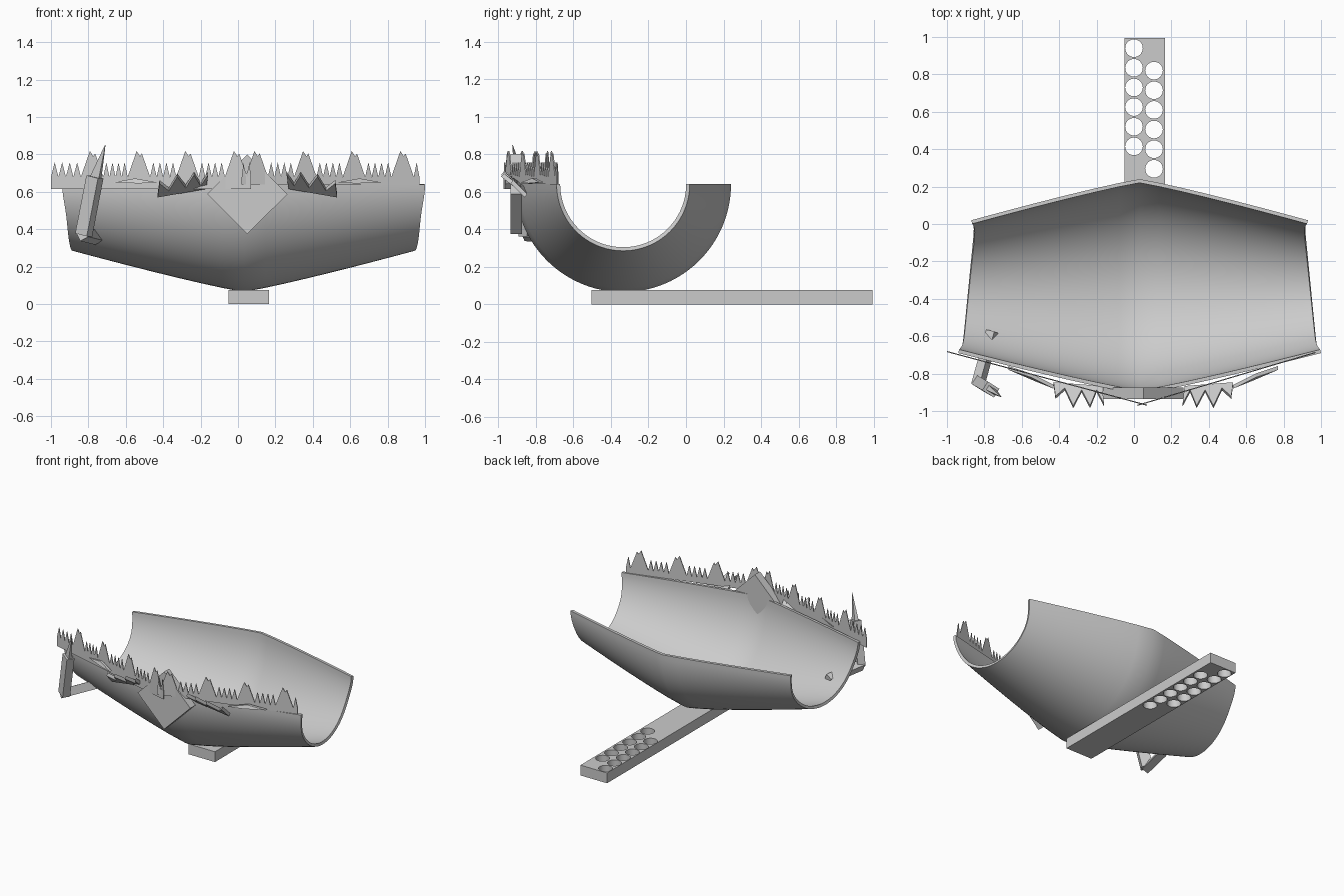
import bpy, bmesh, math
from mathutils import Vector

cube = bpy.data.objects.get("Cube")
if cube:
    bpy.data.objects.remove(cube, do_unlink=True)

grey = bpy.data.materials.new("plain_grey")
grey.use_nodes = True
grey.diffuse_color = (0.6, 0.6, 0.6, 1)
grey.node_tree.nodes["Principled BSDF"].inputs["Base Color"].default_value = (0.6, 0.6, 0.6, 1)


def finish(name, bm):
    """Turn a bmesh into a named grey object."""
    bmesh.ops.recalc_face_normals(bm, faces=bm.faces)
    mesh = bpy.data.meshes.new(name)
    bm.to_mesh(mesh)
    bm.free()
    mesh.materials.append(grey)
    obj = bpy.data.objects.new(name, mesh)
    bpy.context.collection.objects.link(obj)
    return obj


def activate(obj):
    bpy.ops.object.select_all(action='DESELECT')
    obj.select_set(True)
    bpy.context.view_layer.objects.active = obj


def slab(name, outline, depth):
    """Extrude a flat outline by a depth vector."""
    bm = bmesh.new()
    face = bm.faces.new([bm.verts.new(p) for p in outline])
    new = bmesh.ops.extrude_face_region(bm, geom=[face])["geom"]
    moved = [v for v in new if isinstance(v, bmesh.types.BMVert)]
    bmesh.ops.translate(bm, vec=Vector(depth), verts=moved)
    return finish(name, bm)


def bar(name, start, end, width, thick, tip=1.0):
    """Rectangular bar between two points; tip scales the far end."""
    a, b = Vector(start), Vector(end)
    axis = (b - a).normalized()
    side = axis.cross(Vector((0.55, 0.83, 0.1))).normalized()
    up = axis.cross(side)
    bm = bmesh.new()
    rings = []
    for c, k in ((a, 1), (b, tip)):
        rings.append([bm.verts.new(c + side * i * width * k / 2 + up * j * thick * k / 2)
                      for i, j in ((-1, -1), (1, -1), (1, 1), (-1, 1))])
    for i in range(4):
        j = (i + 1) % 4
        bm.faces.new((rings[0][i], rings[0][j], rings[1][j], rings[1][i]))
    bm.faces.new(rings[0])
    bm.faces.new(rings[1])
    return finish(name, bm)


# Curved trough: half circles that shrink towards both ends
MID_Y, RIM_Z, MID_X = -0.335, 0.64, 0.03
COLS, ROWS = 16, 48
bm = bmesh.new()
grid = []
for i in range(COLS + 1):
    s = 2 * i / COLS - 1
    radius = 0.575 - 0.22 * abs(s) ** 1.12
    row = []
    for j in range(ROWS + 1):
        t = math.pi * j / ROWS
        c = math.cos(t)
        half = 0.915 + 0.035 * c + 0.02 * c ** 16
        row.append(bm.verts.new((MID_X + s * half, MID_Y - radius * c,
                                 RIM_Z - radius * math.sin(t))))
    grid.append(row)
for i in range(COLS):
    for j in range(ROWS):
        bm.faces.new((grid[i][j], grid[i][j + 1], grid[i + 1][j + 1], grid[i + 1][j]))
trough = finish("trough", bm)
# normals point outwards (down), so the wall thickens inwards
if trough.data.polygons[ROWS // 2].normal.z > 0:
    trough.data.flip_normals()
wall = trough.modifiers.new("wall", 'SOLIDIFY')
wall.thickness = 0.02
wall.offset = -1
activate(trough)
bpy.ops.object.modifier_apply(modifier="wall")
bpy.ops.object.shade_smooth_by_angle(angle=math.radians(35))

# Handle with two rows of round holes
bm = bmesh.new()
bmesh.ops.create_cube(bm, size=1)
for v in bm.verts:
    v.co = Vector((0.057 + v.co.x * 0.217, 0.245 + v.co.y * 1.5, 0.038 + v.co.z * 0.076))
handle = finish("handle", bm)
bm = bmesh.new()
for x, first in ((0.0, 0.94), (0.107, 0.82)):
    for k in range(6):
        made = bmesh.ops.create_cone(bm, cap_ends=True, segments=32, radius1=0.047,
                                     radius2=0.047, depth=0.3)
        bmesh.ops.translate(bm, vec=(x, first - 0.105 * k, 0.04), verts=made["verts"])
cutter = finish("hole_cutter", bm)
cutter.hide_render = True
holes = handle.modifiers.new("holes", 'BOOLEAN')
holes.object = cutter
holes.operation = 'DIFFERENCE'
holes.solver = 'EXACT'
activate(handle)
bpy.ops.object.modifier_apply(modifier="holes")
bpy.data.objects.remove(cutter, do_unlink=True)
activate(handle)
bpy.ops.object.shade_smooth_by_angle(angle=math.radians(35))


# Saw-toothed crest plates along the front rim
def crest(name, x0, y0, x1, y1, bottom, peaks):
    profile = [(x0, bottom), (x0, 0.68)]
    x = x0
    for p in peaks + [x1 + 0.06]:
        count = max(0, round((p - 0.06 - x) / 0.036))
        step = (p - 0.06 - x) / max(count, 1)
        for k in range(count):
            profile += [(x + step * 0.5, 0.757), (x + step, 0.68)]
            x += step
        if p < x1:
            profile += [(p - 0.012, 0.818), (p + 0.006, 0.79), (p + 0.016, 0.805), (p + 0.06, 0.68)]
            x = p + 0.06
    profile.append((x1, bottom))
    slope = (y1 - y0) / (x1 - x0)
    slab(name, [(px, y0 + slope * (px - x0), pz) for px, pz in profile], (0, 0.006, 0))


crest("crest_right", -1.0, -0.685, 0.07, -0.972, 0.615, [-0.78, -0.53, -0.27, -0.01])
crest("crest_left", 0.02, -0.972, 0.97, -0.69, 0.64, [0.1, 0.36, 0.62, 0.88])

# Diamond block at the middle of the front
slab("nose_diamond", [(0.05, -0.935, 0.8), (-0.165, -0.935, 0.588),
                      (0.05, -0.935, 0.375), (0.265, -0.935, 0.588)], (0, 0.06, 0))

# Three-pointed fangs and thin brow slivers on each side of the diamond
fang = [(-0.48, -0.86, 0.57), (-0.47, -0.935, 0.645), (-0.42, -0.89, 0.605),
        (-0.375, -0.985, 0.68), (-0.33, -0.90, 0.62), (-0.285, -0.985, 0.69),
        (-0.25, -0.90, 0.63), (-0.21, -0.975, 0.69), (-0.22, -0.88, 0.615)]
brow = [(-0.72, -0.76, 0.65), (-0.58, -0.82, 0.645), (-0.48, -0.86, 0.65), (-0.6, -0.8, 0.672)]
for side, m in (("right", 1), ("left", -1)):
    slab("fangs_" + side, [(0.05 + m * x, y, z) for x, y, z in fang], (0, 0.014, 0.018))
    slab("brow_" + side, [(0.05 + m * x, y, z) for x, y, z in brow], (0, -0.02, 0))

# Bent hook through the right wall
bar("hook_arm", (-0.755, -0.575, 0.355), (-0.835, -0.86, 0.375), 0.06, 0.05)
bar("hook_post", (-0.825, -0.85, 0.37), (-0.765, -0.885, 0.68), 0.075, 0.055)
bar("hook_spike", (-0.765, -0.885, 0.66), (-0.71, -0.925, 0.85), 0.06, 0.03, 0.05)
